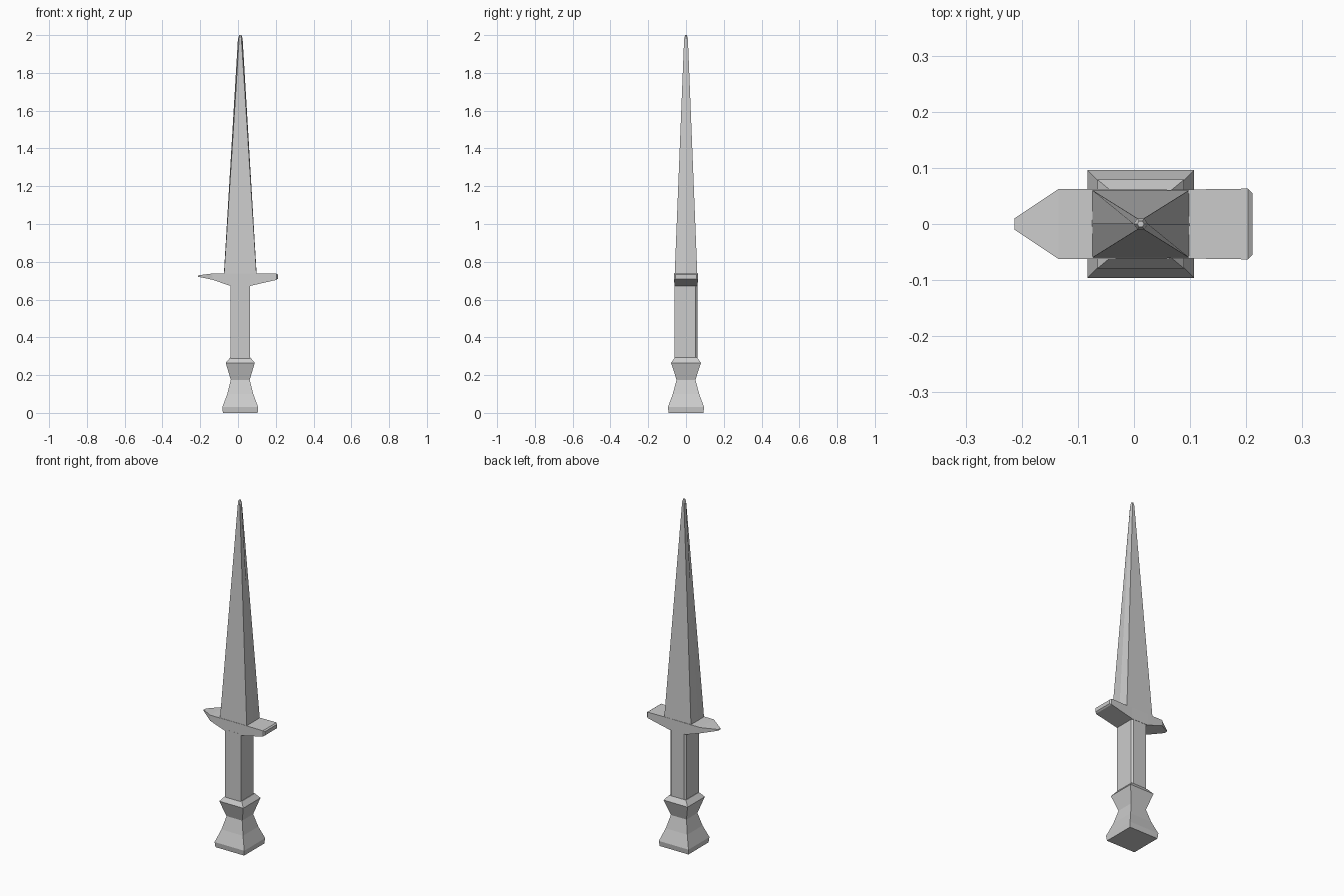
import bpy
import bmesh

if "Cube" in bpy.data.objects:
    bpy.data.objects.remove(bpy.data.objects["Cube"])

CX = 0.012  # x of the dagger's long axis


def loft(name, rings):
    """Skin a closed, capped solid through equal-length rings of points."""
    bm = bmesh.new()
    loops = [[bm.verts.new(p) for p in ring] for ring in rings]
    n = len(loops[0])
    for a, b in zip(loops, loops[1:]):
        for i in range(n):
            j = (i + 1) % n
            bm.faces.new((a[i], a[j], b[j], b[i]))
    bm.faces.new(loops[0])
    bm.faces.new(loops[-1])
    bmesh.ops.recalc_face_normals(bm, faces=bm.faces)
    mesh = bpy.data.meshes.new(name)
    bm.to_mesh(mesh)
    bm.free()
    obj = bpy.data.objects.new(name, mesh)
    bpy.context.collection.objects.link(obj)
    return obj


def rect(hx, hy, z):
    return [(CX - hx, -hy, z), (CX + hx, -hy, z), (CX + hx, hy, z), (CX - hx, hy, z)]


# Pommel: square sections (half x, half y, z)
pommel = [(0.092, 0.092, 0.0), (0.095, 0.096, 0.03), (0.069, 0.070, 0.10),
          (0.050, 0.050, 0.175), (0.077, 0.079, 0.265), (0.054, 0.060, 0.292)]
loft("pommel", [rect(*s) for s in pommel])


# Grip: square bar with narrow chamfers on the back corners
def grip_ring(z, c=0.010):
    l, r, f, b = CX - 0.051, CX + 0.051, -0.062, 0.060
    return [(l, f, z), (r, f, z), (r, b - c, z), (r - c, b, z), (l + c, b, z), (l, b - c, z)]


loft("grip", [grip_ring(0.28), grip_ring(0.68)])

# Crossguard: sections along x (x, half y, z low, z high), pointed on the left
guard = [(-0.213, 0.010, 0.721, 0.728), (-0.135, 0.062, 0.705, 0.738),
         (-0.040, 0.062, 0.672, 0.738), (0.063, 0.061, 0.672, 0.738),
         (0.203, 0.063, 0.704, 0.738), (0.211, 0.055, 0.710, 0.732)]
loft("crossguard", [[(x, -h, a), (x, h, a), (x, h, b), (x, -h, b)]
                    for x, h, a, b in guard])


# Blade: six-sided taper with a ridge along each edge
def blade_ring(ridge, corner, hy, z):
    return [(CX - ridge, 0, z), (CX - corner, -hy, z), (CX + corner, -hy, z),
            (CX + ridge, 0, z), (CX + corner, hy, z), (CX - corner, hy, z)]


loft("blade", [blade_ring(0.087, 0.086, 0.060, 0.73),
               blade_ring(0.0125, 0.006, 0.010, 1.98),
               blade_ring(0.006, 0.003, 0.005, 2.0)])
